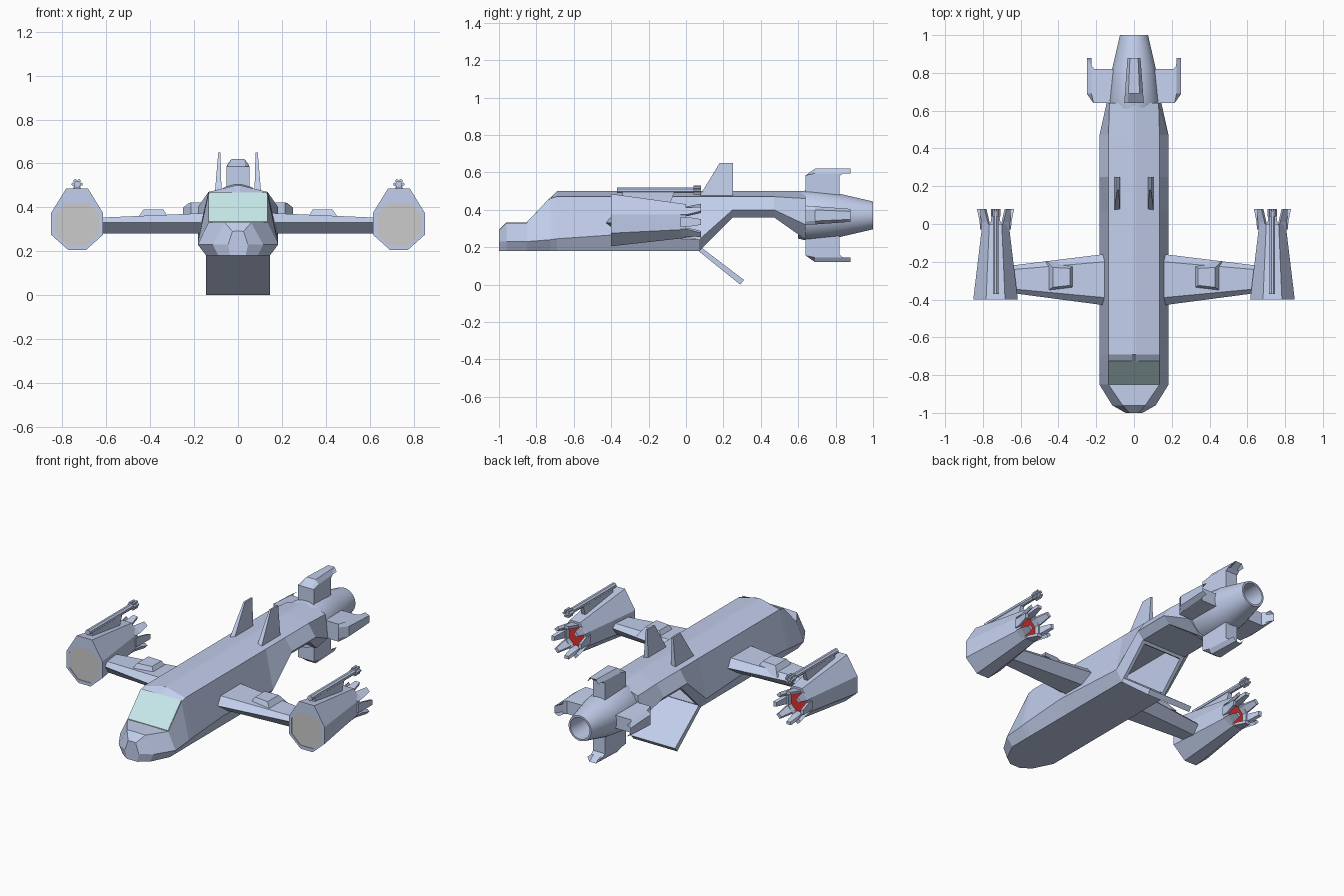
import bpy, bmesh
from math import cos, sin, pi
from mathutils import Matrix, Vector

if "Cube" in bpy.data.objects:
    bpy.data.objects.remove(bpy.data.objects["Cube"])


def material(name, rgb):
    m = bpy.data.materials.new(name)
    m.diffuse_color = (*rgb, 1)
    m.use_nodes = True
    m.node_tree.nodes["Principled BSDF"].inputs["Base Color"].default_value = m.diffuse_color
    return m


BLUE = material("hull_blue", (0.54, 0.62, 0.84))
GLASS = material("glass", (0.58, 0.82, 0.83))
GREY = material("intake_grey", (0.6, 0.6, 0.6))
RED = material("engine_red", (0.75, 0.03, 0.03))


def loft(name, rings, mat=BLUE, mirror=False, matrix=None):
    """Skin a list of equal-length point rings and cap both ends."""
    bm = bmesh.new()
    rows = [[bm.verts.new(p) for p in ring] for ring in rings]
    n = len(rows[0])
    for a, b in zip(rows, rows[1:]):
        for i in range(n):
            j = (i + 1) % n
            bm.faces.new((a[i], a[j], b[j], b[i]))
    bm.faces.new(rows[0])
    bm.faces.new(rows[-1])
    if matrix:
        bm.transform(matrix)
    bmesh.ops.recalc_face_normals(bm, faces=bm.faces)
    me = bpy.data.meshes.new(name)
    bm.to_mesh(me)
    bm.free()
    me.materials.append(mat)
    ob = bpy.data.objects.new(name, me)
    bpy.context.collection.objects.link(ob)
    if mirror:
        ob.modifiers.new("Mirror", 'MIRROR')
    return ob


def prism(name, profile, x0, x1, **kw):
    """Extrude a (y, z) profile between two x positions."""
    return loft(name, [[(x, y, z) for y, z in profile] for x in (x0, x1)], **kw)


def circle(y, r, cx, cz, n):
    return [(cx + r * cos(2 * pi * (i + .5) / n), y, cz + r * sin(2 * pi * (i + .5) / n))
            for i in range(n)]


def sym(y, half, cx=0):
    """Closed ring at y from the right half of a section, bottom to top."""
    return [(cx + x, y, z) for x, z in half] + [(cx - x, y, z) for x, z in reversed(half)]


# Fuselage: y, bottom half width/z, widest half width/z, shoulder half width/z, crown z
sections = [
    (-1.00, .035, .18, .045, .23, .025, .29, .292),
    (-.96, .090, .18, .115, .23, .06, .33, .332),
    (-.85, .145, .18, .183, .23, .135, .33, .332),
    (-.725, .145, .18, .183, .24, .135, .46, .464),
    (-.69, .145, .18, .183, .245, .135, .47, .50),
    (-.40, .145, .18, .183, .265, .135, .47, .50),
    (.07, .145, .18, .183, .24, .135, .47, .50),
    (.25, .145, .36, .183, .40, .135, .47, .50),
    (.47, .145, .36, .183, .40, .135, .47, .50),
    (.64, .070, .24, .145, .32, .130, .46, .50),
]
fuselage = loft("fuselage", [
    sym(y, [(bw, bz), (ww, wz), (tw, tz), (.01, cz)])
    for y, bw, bz, ww, wz, tw, tz, cz in sections])

# Cargo bay cut through the sloping rear belly
bay = prism("cargo_bay_cutter", [(-.6, .2), (.11, .2), (.255, .345), (.23, .35), (.2, .44), (-.6, .44)],
            -.125, .125)
bay.hide_render = True
bay.display_type = 'WIRE'
cut = fuselage.modifiers.new("Cargo bay", 'BOOLEAN')
cut.operation, cut.object, cut.solver = 'DIFFERENCE', bay, 'EXACT'

# Loading ramp and windscreen
prism("loading_ramp", [(.06, .185), (.08, .20), (.31, .025), (.29, 0)], -.145, .145)
prism("windscreen", [(-.85, .325), (-.85, .335), (-.725, .467), (-.72, .455)], -.133, .133, mat=GLASS)

# Tail cone with hollow exhaust
tail = loft("tail_cone", [circle(y, r, 0, .37, 24) for y, r in
                          [(.60, .125), (.65, .137), (.82, .117), (1.0, .075), (1.0, .064), (.85, .06)]])
bpy.context.view_layer.objects.active = tail
tail.select_set(True)
bpy.ops.object.shade_smooth_by_angle(angle=pi / 6)
tail.select_set(False)

# Four tail fins around the cone
fin = [(.64, .08), (.64, .215), (.69, .25), (.88, .25), (.84, .225), (.82, .21), (.82, .08)]
for k, side in enumerate(("top", "right", "bottom", "left")):
    rings = [[(x * (1 - 1.4 * (y - .64)), y, min(r, cap)) for y, r in fin]
             for x, cap in ((-.052, .225), (-.032, .25), (.032, .25), (.052, .225))]
    loft("tail_fin_" + side, rings,
         matrix=Matrix.Translation((0, 0, .37)) @ Matrix.Rotation(k * pi / 2, 4, 'Y'))

# Pair of dorsal fins, thinner at the tip
loft("dorsal_fins", [[(.075, .07, .47), (.105, .07, .47), (.105, .25, .47), (.075, .25, .47)],
                     [(.08, .18, .65), (.09, .18, .65), (.09, .25, .65), (.08, .25, .65)]], mirror=True)


# Wings with a bevelled section
def wing_ring(x, y0, y1, top):
    d = y1 - y0
    return [(x, y0 + f * d, z) for f, z in
            ((0, .33), (.15, top), (.85, top), (1, .33), (.75, .28), (.25, .28))]


loft("wings", [wing_ring(.12, -.435, -.155, .375), wing_ring(.65, -.365, -.22, .352)], mirror=True)

# Raised blocks on the wings
loft("wing_blocks", [
    [(.31, -.345, .34), (.465, -.36, .34), (.465, -.195, .34), (.31, -.215, .34)],
    [(.34, -.325, .39), (.43, -.335, .39), (.43, -.23, .39), (.34, -.235, .39)]], mirror=True)

# Engine nacelles: recessed intake, tapering shell, recessed exhaust
NX, NZ = .733, .335
front = [(.04, .205), (.118, .275), (.118, .375), (.05, .485)]
inlet = [(.042, .225), (.1, .28), (.1, .37), (.045, .42)]
rear = [(.03, .25), (.07, .295), (.07, .375), (.033, .43)]
nozzle = [(.025, .265), (.058, .305), (.058, .365), (.025, .41)]
loft("engine_nacelles", [sym(y, h, NX) for y, h in
                         [(-.385, inlet), (-.40, inlet), (-.40, front), (0, rear), (0, nozzle), (-.05, nozzle)]],
     mirror=True)
loft("engine_intakes", [sym(y, inlet, NX) for y in (-.396, -.384)], mat=GREY, mirror=True)
loft("engine_glow", [sym(y, nozzle, NX) for y in (-.052, -.03)], mat=RED, mirror=True)

# Eight flared exhaust petals per engine
for k in range(8):
    petal = [[(-w, y, r), (w, y, r), (w * .8, y, r - .018), (-w * .8, y, r - .018)]
             for y, w, r in ((-.03, .026, .082), (.01, .026, .084), (.08, .015, .098))]
    loft(f"exhaust_petal_{k + 1}", petal, mirror=True,
         matrix=Matrix.Translation((NX, 0, NZ)) @ Matrix.Rotation(k * pi / 4, 4, 'Y'))

# Rotary guns on top of the nacelles
GZ = .505
prism("gun_mounts", [(-.34, .46), (-.34, .5), (-.06, .5), (-.09, .42)], NX - .012, NX + .012, mirror=True)
loft("gun_barrels", [circle(y, .016, NX, GZ, 8) for y in (-.37, .07)], mirror=True)
for k in range(6):
    a = k * pi / 3
    loft(f"gun_muzzle_{k + 1}",
         [circle(y, .008, NX + .018 * cos(a), GZ + .018 * sin(a), 6) for y in (.04, .08)], mirror=True)
